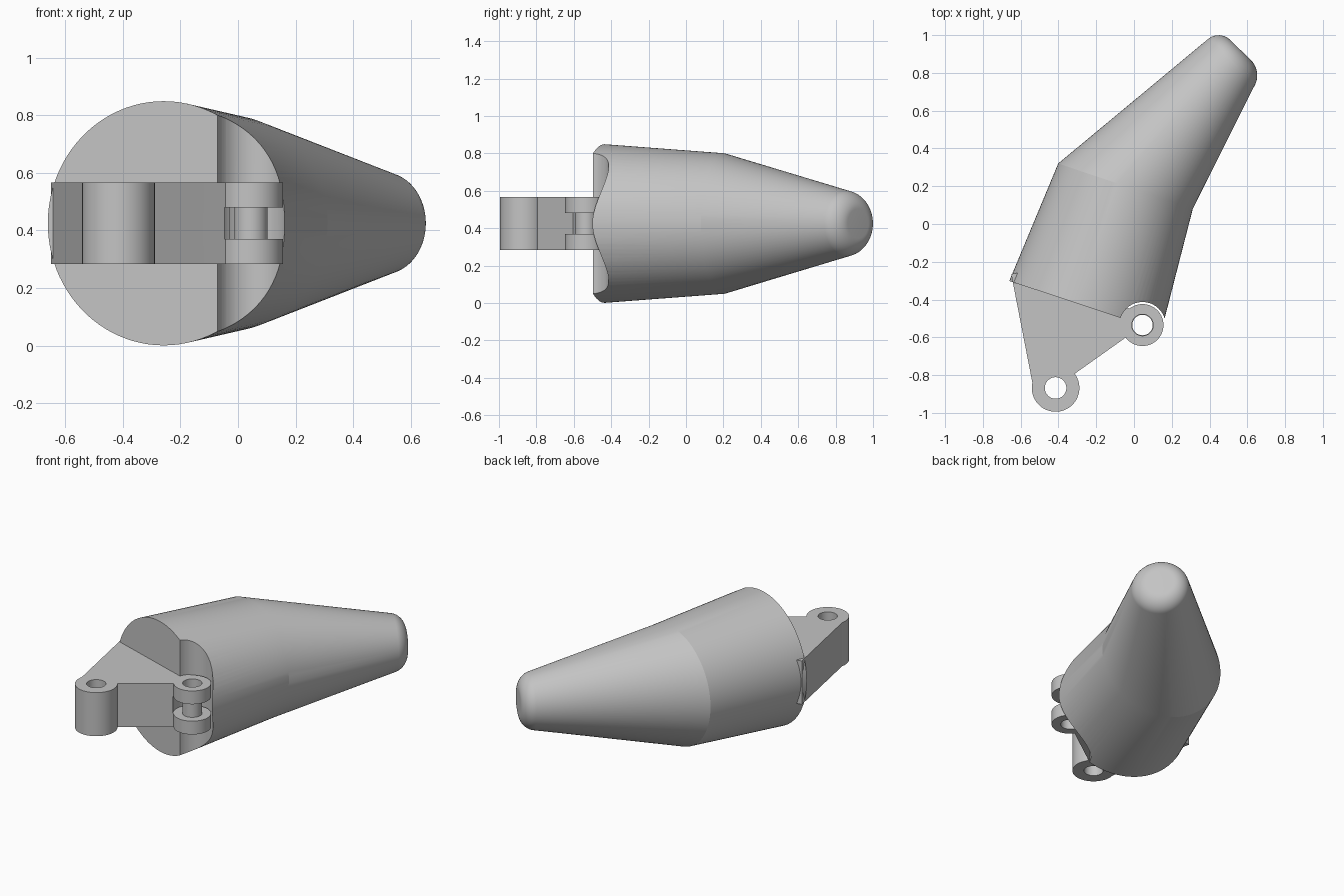
import bpy, bmesh, math
from mathutils import Vector

if "Cube" in bpy.data.objects:
    bpy.data.objects.remove(bpy.data.objects["Cube"])

MID = 0.425                 # height of the centre plane
LOW, HIGH = 0.283, 0.567    # bracket underside and top
HINGE = (0.045, -0.535)
PIVOT = (-0.415, -0.868)
HOLE = 0.057

grey = bpy.data.materials.new("plain grey")
grey.use_nodes = True
grey.diffuse_color = (0.55, 0.55, 0.55, 1)
grey.node_tree.nodes["Principled BSDF"].inputs["Base Color"].default_value = (0.55, 0.55, 0.55, 1)


def finish(name, bm):
    bmesh.ops.recalc_face_normals(bm, faces=bm.faces)
    mesh = bpy.data.meshes.new(name)
    bm.to_mesh(mesh)
    bm.free()
    obj = bpy.data.objects.new(name, mesh)
    bpy.context.collection.objects.link(obj)
    mesh.materials.append(grey)
    return obj


def prism(name, points, z0, z1):
    bm = bmesh.new()
    base = bm.faces.new([bm.verts.new((x, y, z0)) for x, y in points])
    top = bmesh.ops.extrude_face_region(bm, geom=[base])["geom"]
    verts = [g for g in top if isinstance(g, bmesh.types.BMVert)]
    bmesh.ops.translate(bm, verts=verts, vec=(0, 0, z1 - z0))
    return finish(name, bm)


def cylinder(name, centre, r, z0, z1, n=64):
    angles = [2 * math.pi * i / n for i in range(n)]
    return prism(name, [(centre[0] + r * math.cos(a), centre[1] + r * math.sin(a))
                        for a in angles], z0, z1)


def boolean(obj, tool, operation):
    tool.hide_render = True
    mod = obj.modifiers.new(operation, "BOOLEAN")
    mod.operation, mod.object, mod.solver = operation, tool, "EXACT"
    bpy.context.view_layer.objects.active = obj
    bpy.ops.object.modifier_apply(modifier=mod.name)
    bpy.data.objects.remove(tool)


def smooth(obj):
    bpy.ops.object.select_all(action="DESELECT")
    obj.select_set(True)
    bpy.context.view_layer.objects.active = obj
    bpy.ops.object.shade_smooth_by_angle(angle=math.radians(12))


# Body: loft through three tilted circles (centre, facing direction, radius)
sections = [((-0.258, -0.435), (0.315, 0.95), 0.424),
            ((-0.045, 0.20), (0.32, 0.947), 0.376),
            ((0.565, 0.92), (0.70, 0.714), 0.157)]
N = 96
bm = bmesh.new()
rings = []
for (cx, cy), (nx, ny), r in sections:
    side = Vector((ny, -nx, 0)).normalized()
    centre = Vector((cx, cy, MID))
    rings.append([bm.verts.new(centre + r * (math.cos(a) * side + math.sin(a) * Vector((0, 0, 1))))
                  for a in (2 * math.pi * i / N for i in range(N))])
for a, b in zip(rings, rings[1:]):
    for i in range(N):
        j = (i + 1) % N
        bm.faces.new((a[i], a[j], b[j], b[i]))
caps = [bm.faces.new(rings[0]), bm.faces.new(rings[-1])]
# Rounded rims at the base and the tip
rims = [[(e.verts[0].co.copy(), e.verts[1].co.copy()) for e in f.edges] for f in caps]
for rim, width in zip(rims, (0.058, 0.078)):
    keys = {frozenset((a.to_tuple(4), b.to_tuple(4))) for a, b in rim}
    edges = [e for e in bm.edges
             if frozenset(v.co.to_tuple(4) for v in e.verts) in keys]
    bmesh.ops.bevel(bm, geom=edges, offset=width, segments=12, profile=0.5,
                    affect="EDGES")
body = finish("tapered_body", bm)

# Round recess in the body behind the hinge
boolean(body, cylinder("recess_cutter", HINGE, 0.122, -0.2, 1.1), "DIFFERENCE")
smooth(body)

# Bracket: triangular plate with a boss at each free corner
bracket = prism("hinge_bracket",
                [(-0.65, -0.265), (-0.538, -0.84), (-0.42, -0.87), (-0.31, -0.79),
                 (0.0, -0.57), (-0.02, -0.45), (-0.5, -0.24)], LOW, HIGH)
boolean(bracket, cylinder("pivot_boss", PIVOT, 0.126, LOW, HIGH), "UNION")
boolean(bracket, cylinder("hinge_boss", HINGE, 0.111, LOW, HIGH), "UNION")
boolean(bracket, cylinder("gap_cutter", HINGE, 0.114, 0.37, 0.48), "DIFFERENCE")
for spot in (HINGE, PIVOT):
    boolean(bracket, cylinder("hole_cutter", spot, HOLE, 0.1, 0.8), "DIFFERENCE")
smooth(bracket)

# Thin sleeve bridging the gap between the two hinge lugs
sleeve = cylinder("hinge_sleeve", HINGE, HOLE + 0.001, 0.36, 0.49)
boolean(sleeve, cylinder("sleeve_cutter", HINGE, HOLE - 0.003, 0.1, 0.8), "DIFFERENCE")
smooth(sleeve)
